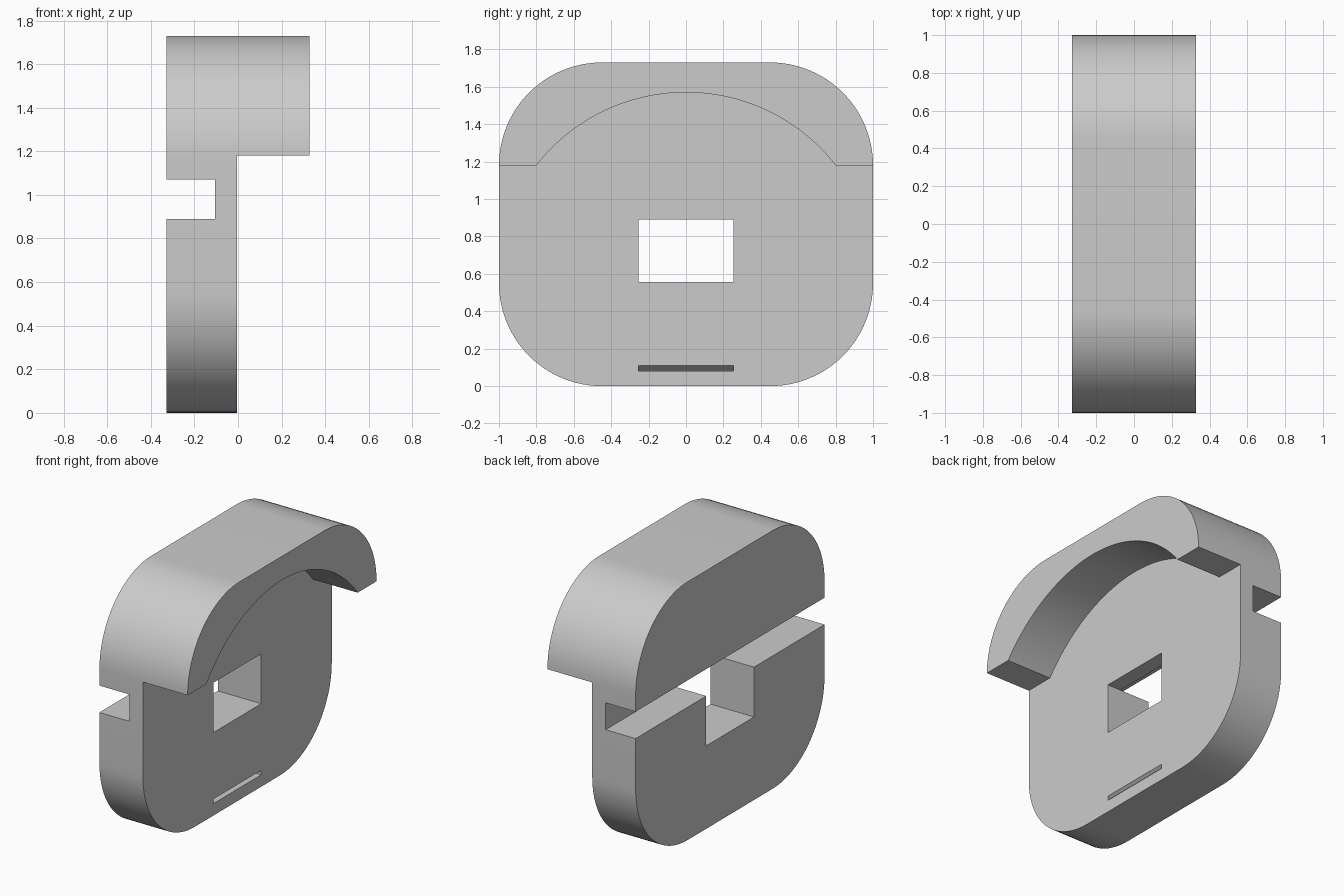
import bpy, bmesh
from math import sin, cos, pi, atan2

cube = bpy.data.objects.get("Cube")
if cube:
    bpy.data.objects.remove(cube, do_unlink=True)

HALF = 0.327       # half thickness, x
FACE = -0.005      # recessed face of the plate, x
TOP = 1.73
R = 0.55           # corner radius
HOOD = 1.18        # lower edge of the hood

grey = bpy.data.materials.new("plain grey")
grey.use_nodes = True
grey.diffuse_color = (0.6, 0.6, 0.6, 1)
grey.node_tree.nodes["Principled BSDF"].inputs["Base Color"].default_value = (0.6, 0.6, 0.6, 1)


def prism(name, points):
    """Closed solid from a start ring and an end ring of points."""
    start, end = points
    bm = bmesh.new()
    a = [bm.verts.new(p) for p in start]
    b = [bm.verts.new(p) for p in end]
    bm.faces.new(a)
    bm.faces.new(b)
    n = len(a)
    for i in range(n):
        j = (i + 1) % n
        bm.faces.new((a[i], a[j], b[j], b[i]))
    bmesh.ops.recalc_face_normals(bm, faces=bm.faces)
    mesh = bpy.data.meshes.new(name)
    bm.to_mesh(mesh)
    bm.free()
    mesh.materials.append(grey)
    ob = bpy.data.objects.new(name, mesh)
    bpy.context.collection.objects.link(ob)
    return ob


def along_x(name, yz, x0, x1):
    return prism(name, [[(x, y, z) for y, z in yz] for x in (x0, x1)])


def along_y(name, xz, half):
    return prism(name, [[(x, y, z) for x, z in xz] for y in (-half, half)])


def arc(cy, cz, r, a0, a1, n):
    return [(cy + r * cos(a0 + (a1 - a0) * i / n), cz + r * sin(a0 + (a1 - a0) * i / n))
            for i in range(n + 1)]


def rect(u0, u1, v0, v1):
    return [(u0, v0), (u1, v0), (u1, v1), (u0, v1)]


# Rounded block
outline = []
for k, (sy, cz) in enumerate([(1, TOP - R), (-1, TOP - R), (-1, R), (1, R)]):
    outline += arc(sy * (1 - R), cz, R, k * pi / 2, (k + 1) * pi / 2, 24)
body = along_x("hooded_plate", outline, -HALF, HALF)

# Space under the arched hood
half_span, rise = 0.8, 0.39
r = (half_span ** 2 + rise ** 2) / (2 * rise)
cz = HOOD + rise - r
a = atan2(HOOD - cz, half_span)
under_hood = [(-2, HOOD), (-2, -1), (2, -1), (2, HOOD)] + arc(0, cz, r, a, pi - a, 48)

# Cross groove, window and wedge-shaped slot
cutters = [
    along_x("hood_cutter", under_hood, FACE, 1),
    along_y("groove_cutter", rect(-1, -0.105, 0.89, 1.07), 2),
    along_x("window_cutter", rect(-0.253, 0.253, 0.556, 0.89), -1, 0.5),
    along_y("slot_cutter", [(FACE - 0.04, 0.08), (0.1, 0.08), (0.1, 0.11), (FACE, 0.11)], 0.253),
]
bpy.ops.object.select_all(action="DESELECT")
body.select_set(True)
bpy.context.view_layer.objects.active = body
for cutter in cutters:
    cutter.hide_render = True
    mod = body.modifiers.new("cut", "BOOLEAN")
    mod.operation = "DIFFERENCE"
    mod.solver = "EXACT"
    mod.object = cutter
    bpy.ops.object.modifier_apply(modifier=mod.name)
    bpy.data.objects.remove(cutter, do_unlink=True)

bpy.ops.object.shade_smooth_by_angle(angle=pi / 6)
